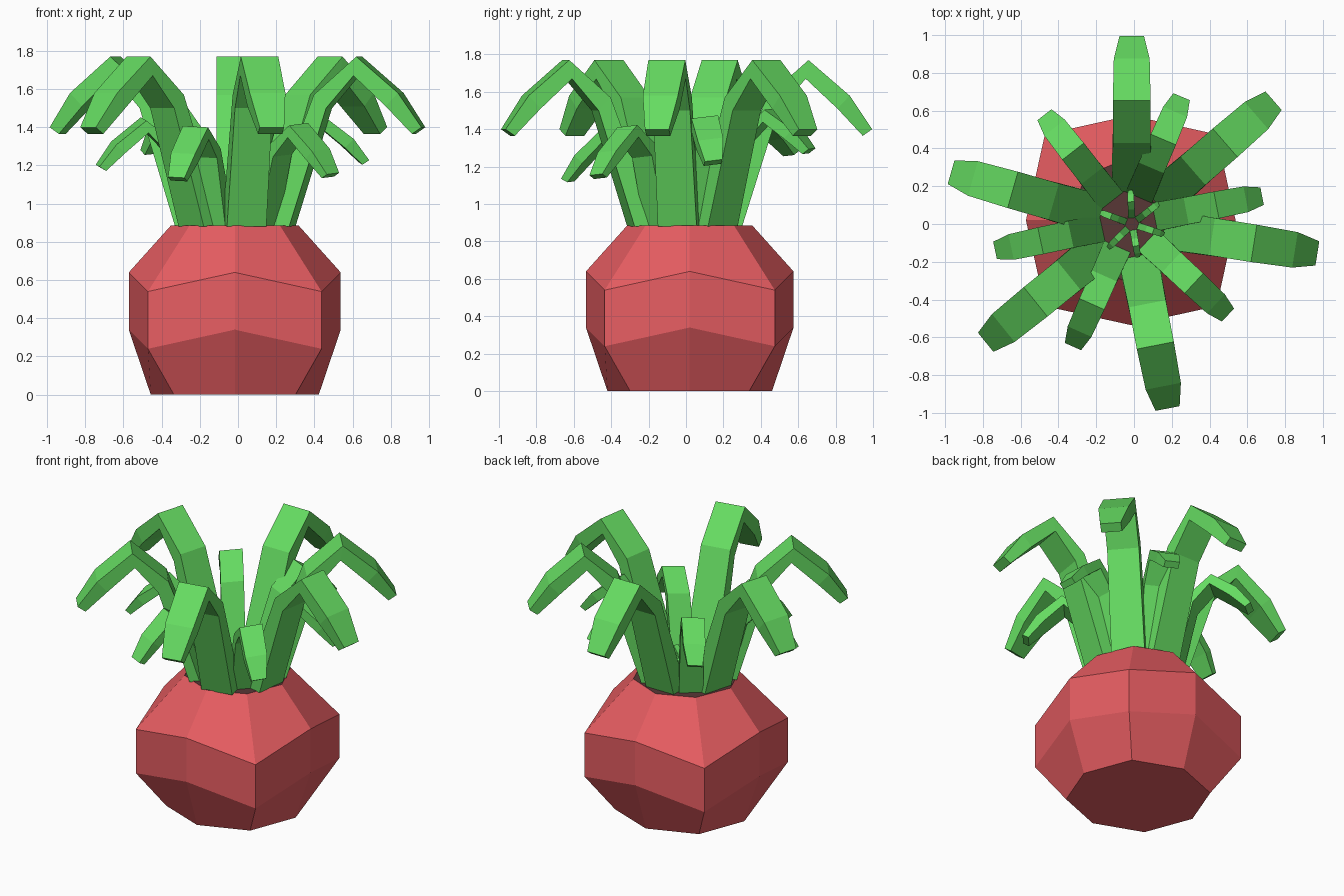
import bpy, bmesh
from math import cos, sin, radians

if "Cube" in bpy.data.objects:
    bpy.data.objects.remove(bpy.data.objects["Cube"])


def material(name, rgb):
    m = bpy.data.materials.new(name)
    m.diffuse_color = (*rgb, 1)
    m.use_nodes = True
    m.node_tree.nodes["Principled BSDF"].inputs["Base Color"].default_value = m.diffuse_color
    return m


RED = material("red_clay", (0.80, 0.11, 0.122))
GREEN = material("leaf_green", (0.13, 0.71, 0.12))
BROWN = material("soil_brown", (0.098, 0.038, 0.037))


def finish(name, bm, *mats):
    bmesh.ops.recalc_face_normals(bm, faces=bm.faces)
    mesh = bpy.data.meshes.new(name)
    bm.to_mesh(mesh)
    bm.free()
    for m in mats:
        mesh.materials.append(m)
    obj = bpy.data.objects.new(name, mesh)
    bpy.context.collection.objects.link(obj)
    return obj


def loft(bm, rings):
    """Skin closed rings of points; returns the start and end caps."""
    vs = [[bm.verts.new(p) for p in ring] for ring in rings]
    n = len(vs[0])
    for a, b in zip(vs, vs[1:]):
        for i in range(n):
            j = (i + 1) % n
            bm.faces.new((a[i], a[j], b[j], b[i]))
    return bm.faces.new(vs[0]), bm.faces.new(vs[-1])


# Octagonal pot: (radius, z) on the axes, then on the diagonals
PX, PY = -0.017, 0.02
POT = [((0.44, 0.0), (0.45, 0.0)),
       ((0.555, 0.34), (0.643, 0.24)),
       ((0.555, 0.64), (0.643, 0.54)),
       ((0.335, 0.885), (0.335, 0.885))]
bm = bmesh.new()
rings = []
for level in POT:
    ring = []
    for i in range(8):
        r, z = level[i % 2]
        a = radians(45 * i)
        ring.append((PX + r * cos(a), PY + r * sin(a), z))
    rings.append(ring)
bottom, soil = loft(bm, rings)
soil.material_index = 1
finish("pot_with_soil", bm, RED, BROWN)

# Drooping leaf: upper (r, z), lower (r, z), half width; z is above the soil
SOIL = 0.88
LEAF = [((0.17, 0.0), (0.30, 0.0), 0.105),
        ((0.43, 0.69), (0.495, 0.62), 0.10),
        ((0.655, 0.89), (0.64, 0.79), 0.10),
        ((0.875, 0.70), (0.81, 0.63), 0.095),
        ((0.995, 0.52), (0.945, 0.485), 0.065)]


def leaf(bm, angle, scale, zscale, center, base=None, tilt=0.0):
    a = radians(angle)
    rings = []
    for k, (up, low, w) in enumerate(LEAF):
        pts = [(up, w), (up, -w), (low, -w), (low, w)]
        ring = []
        for j, ((r, z), side) in enumerate(pts):
            r, z, side = r * scale, z * zscale, side * scale
            if base and k == 0:
                r = base[j // 2]
            x = center[0] + r * cos(a) - side * sin(a)
            y = center[1] + r * sin(a) + side * cos(a)
            lift = tilt * y if k else 0.0
            ring.append((x, y, SOIL + z + lift))
        rings.append(ring)
    loft(bm, rings)


# Three tiers: angles, scale, height scale, centre, base radii, tilt to the back
TIERS = {
    "large_leaves": ([90, 41, -9, -79, -141, 164], 1.0, 1.0, (-0.012, 0), None, 0.0),
    "small_leaves": ([67, 11, -43, -114, -168, 128], 0.725, 0.645, (-0.03, 0.01),
                     (0.14, 0.26), 0.12),
    "tiny_sprouts": ([93, 38, -18, -80, -135, 160], 0.18, 0.18, (-0.01, 0), None, 0.0),
}
for name, (angles, *shape) in TIERS.items():
    bm = bmesh.new()
    for angle in angles:
        leaf(bm, angle, *shape)
    finish(name, bm, GREEN)
